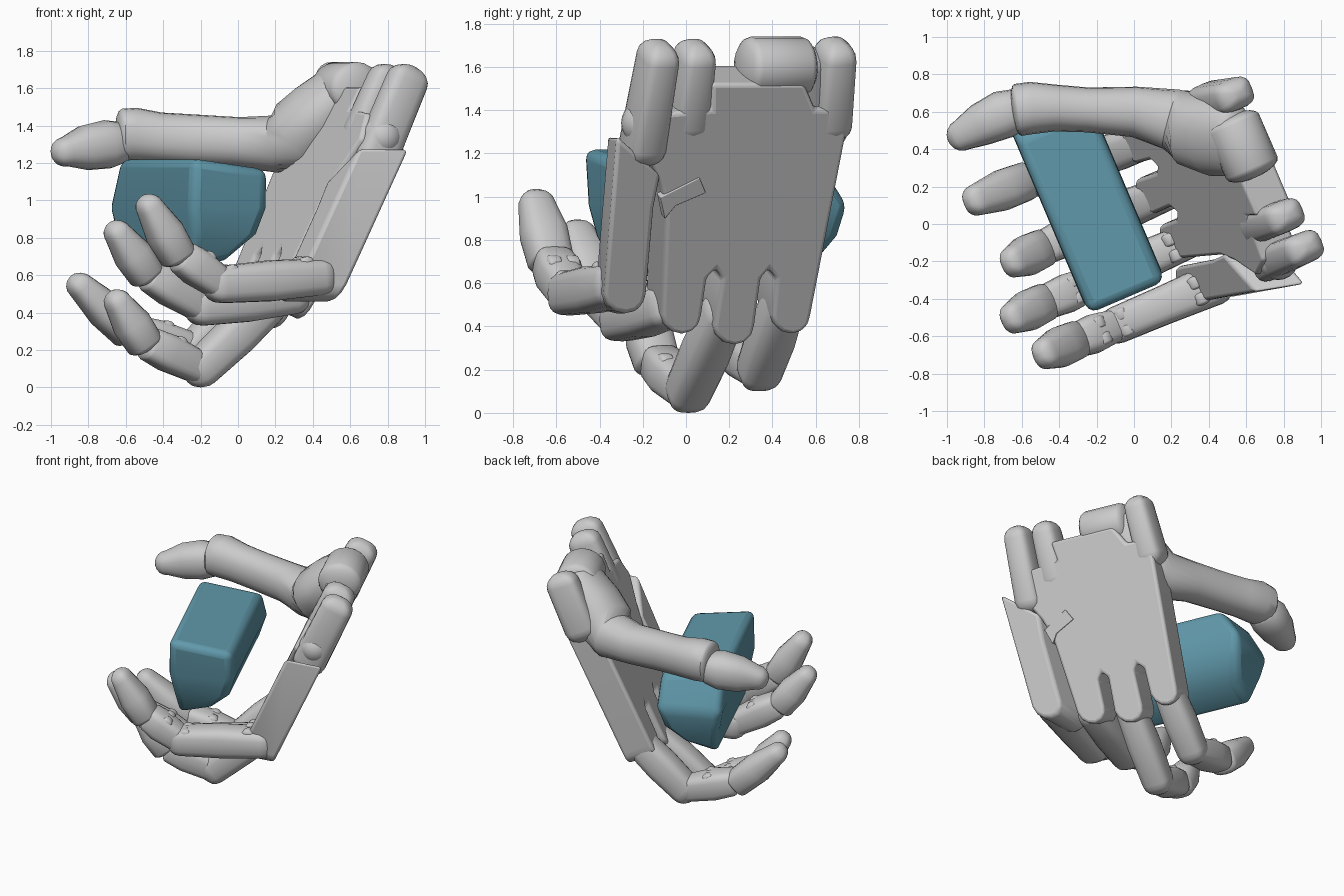
import bpy, bmesh
from math import sin, cos, pi, radians, copysign
from mathutils import Vector

if "Cube" in bpy.data.objects:
    bpy.data.objects.remove(bpy.data.objects["Cube"])

# Hand frame: U = backwards, V = across the fingers, N = out of the hand's back
A, T = radians(23), radians(24.3)
X, Z = Vector((1, 0, 0)), Vector((0, 0, 1))
U = Vector((cos(A), sin(A), 0))
V = Vector((sin(A), -cos(A), 0))
N = cos(T) * U - sin(T) * Z
BACK = Vector((0.34, 0.06, 0.45))      # a point on the flat back of the palm


def finish(name, bm, bevel=0, angle=35):
    bmesh.ops.recalc_face_normals(bm, faces=bm.faces)
    me = bpy.data.meshes.new(name)
    bm.to_mesh(me)
    bm.free()
    ob = bpy.data.objects.new(name, me)
    bpy.context.collection.objects.link(ob)
    if bevel:
        m = ob.modifiers.new("bevel", 'BEVEL')
        m.width, m.segments, m.limit_method = bevel, 3, 'ANGLE'
    bpy.ops.object.select_all(action='DESELECT')
    ob.select_set(True)
    bpy.context.view_layer.objects.active = ob
    bpy.ops.object.shade_smooth_by_angle(angle=radians(angle))
    return ob


def loft(bm, rings):
    vs = [[bm.verts.new(p) for p in r] for r in rings]
    n = len(vs[0])
    for a, b in zip(vs, vs[1:]):
        for i in range(n):
            bm.faces.new((a[i], a[(i + 1) % n], b[(i + 1) % n], b[i]))
    bm.faces.new(vs[0])
    bm.faces.new(vs[-1][::-1])


def tube(name, pts, sizes, side=V, power=0.7, caps=(1, 1), n=20):
    """Superellipse tube; sizes are (half width, half thickness); caps set end roundness."""
    pts = [Vector(p) for p in pts]
    rows = []
    for i, p in enumerate(pts):
        t = (pts[min(i + 1, len(pts) - 1)] - pts[max(i - 1, 0)]).normalized()
        rows.append((p, t, sizes[i], 1))
    def cap(row, sign, k):
        p, t, s, _ = row
        return [(p + t * sign * k * min(s) * sin(a), t, s, cos(a)) for a in (0.35, 0.7, 1.05, 1.35)]
    rows = cap(rows[0], -1, caps[0])[::-1] + rows + cap(rows[-1], 1, caps[1])
    rings = []
    for p, t, s, k in rows:
        sd = (side - t * side.dot(t)).normalized()
        up = t.cross(sd)
        ring = []
        for j in range(n):
            c, q = cos(2 * pi * j / n), sin(2 * pi * j / n)
            c, q = copysign(abs(c) ** power, c), copysign(abs(q) ** power, q)
            ring.append(p + sd * c * s[0] * k + up * q * s[1] * k)
        rings.append(ring)
    bm = bmesh.new()
    loft(bm, rings)
    return finish(name, bm)


def on_back(y, z, depth=0.0, axis=X):
    """Point of the palm's back plane seen at (y, z) from the right, pushed inward."""
    p = Vector((0, y, z))
    p.x = BACK.x - (N.y * (y - BACK.y) + N.z * (z - BACK.z)) / N.x
    return p - axis * depth


def plate(name, outline, depth, axis=N, start=0.0, bevel=0.02):
    bm = bmesh.new()
    loft(bm, [[on_back(y, z, d, axis) for y, z in outline] for d in (start, start + depth)])
    return finish(name, bm, bevel)


def lobe(y0, y1, z, h=0.09):
    m, r = (y0 + y1) / 2, (y1 - y0) / 2
    return [(m - r * cos(pi * k / 6), z + h - h * sin(pi * k / 6)) for k in range(7)]


# Palm and the separate outer panel
plate("palm", [(-0.12, 1.38), (-0.2, 1.24), (-0.12, 1.07), (-0.09, 0.95)]
      + lobe(-0.11, 0.075, 0.36) + [(0.1, 0.62), (0.14, 0.66), (0.17, 0.62)]
      + lobe(0.13, 0.32, 0.31) + [(0.35, 0.62), (0.385, 0.66), (0.42, 0.62)]
      + lobe(0.4, 0.58, 0.36)
      + [(0.765, 1.4), (0.6, 1.4), (0.55, 1.52), (0.12, 1.52), (0.12, 1.4)], 0.22)
plate("outer_panel", [(-0.32, 1.28), (-0.12, 1.1), (-0.15, 0.95)]
      + lobe(-0.38, -0.185, 0.46)[::-1], 0.27, Vector((1, 0.16, 0)), -0.01)
plate("palm_strap", [(-0.12, 1.0), (0.06, 1.09), (0.09, 1.02), (-0.05, 0.96), (-0.1, 0.9)],
      0.05, N, -0.008, 0.004)

# Wrist prongs, mount and side boss
for i, (lo, hi) in enumerate([((-0.2, 1.24), (-0.13, 1.64)), ((0.0, 1.35), (0.04, 1.64)),
                              ((0.66, 1.35), (0.69, 1.65))]):
    d = 0.1 if i == 0 else 0.13
    tube(f"wrist_prong_{i}", [on_back(*lo, d), on_back(*hi, d)], [(0.095, 0.115), (0.085, 0.11)],
         power=0.6)
tube("wrist_lug", [on_back(0.46, 1.35, 0.22), on_back(0.52, 1.6, 0.22)], [(0.06, 0.08)] * 2)
tube("wrist_mount", [(0.63, 0.3, 1.6), (0.53, 0.53, 1.6)], [(0.14, 0.15)] * 2, Z, 1, (0.4, 0.4))
bm = bmesh.new()
bmesh.ops.create_uvsphere(bm, u_segments=20, v_segments=12, radius=0.11)
bmesh.ops.translate(bm, verts=bm.verts, vec=(0.77, -0.19, 1.34))
finish("side_boss", bm)

# Thumb
tube("thumb_base", [(0.54, 0.45, 1.59), (0.43, 0.47, 1.47), (0.32, 0.51, 1.35), (0.2, 0.56, 1.3),
                    (0, 0.6, 1.31), (-0.25, 0.61, 1.325), (-0.42, 0.62, 1.335), (-0.55, 0.62, 1.35),
                    (-0.62, 0.61, 1.35)],
     [(0.2, 0.13), (0.22, 0.17), (0.205, 0.195), (0.165, 0.155), (0.135, 0.135), (0.12, 0.135),
      (0.125, 0.135), (0.14, 0.145), (0.14, 0.14)], power=0.9, caps=(0.6, 0.25))
tube("thumb_tip", [(-0.62, 0.61, 1.31), (-0.7, 0.585, 1.3), (-0.82, 0.53, 1.28), (-0.92, 0.475, 1.26)],
     [(0.115, 0.11), (0.13, 0.13), (0.115, 0.12), (0.085, 0.08)], power=0.85, caps=(0.3, 1))

# Fingers: knuckle, two joints and tip centre
fingers = {
    "first": [(0.43, -0.32, 0.59), (-0.09, -0.54, 0.55), (-0.33, -0.63, 0.72), (-0.47, -0.69, 0.96)],
    "second": [(0.29, -0.09, 0.49), (-0.19, -0.3, 0.43), (-0.5, -0.43, 0.62), (-0.64, -0.5, 0.82)],
    "third": [(0.18, 0.17, 0.46), (-0.2, 0.01, 0.1), (-0.51, -0.14, 0.25), (-0.64, -0.2, 0.45)],
    "fourth": [(0.08, 0.45, 0.51), (-0.23, 0.34, 0.2), (-0.6, 0.22, 0.31), (-0.84, 0.13, 0.54)],
}
for name, pts in fingers.items():
    k, a, b, tip = map(Vector, pts)
    d = (b - a).normalized()
    e = (tip - b).normalized()
    inner = d.cross(V) if d.cross(V).z > 0 else -d.cross(V)
    tube(name + "_proximal", [k, k.lerp(a, 0.5), a],
         [(0.115 if name == "first" else 0.095, 0.1), (0.105, 0.11), (0.1, 0.1)], power=0.65)
    tube(name + "_middle", [a, a.lerp(b, 0.55), b - d * 0.05],
         [(0.085, 0.085), (0.105, 0.1), (0.095, 0.09)], power=0.6, caps=(0.8, 0.4))
    tube(name + "_distal", [b - e * 0.02, b.lerp(tip, 0.45), tip],
         [(0.105, 0.095), (0.11, 0.1), (0.085, 0.07)], power=0.75, caps=(0.4, 1.1))
    # Hinge knobs on the inner side of the joints
    for i, (j, h) in enumerate([(k.lerp(a, 0.25), 0.09), (a, 0.075), (a.lerp(b, 0.5), 0.06)]):
        c = j + inner * h
        for s in (-1, 1):
            tube(f"{name}_hinge_{i}_{s}", [c + V * (s * 0.045 - 0.02), c + V * (s * 0.045 + 0.02)],
                 [(0.045, 0.045)] * 2, Z, 1, (0.4, 0.4), 12)

# Held block: rings of (half width, near end, far end, height, tilt, shift)
bm = bmesh.new()
C = Vector((-0.25, 0.11, 0))
rings = []
for w, near, far, z, tilt, sh in [(0.11, 0.4, -0.5, 0.65, 0.03, -0.07), (0.19, 0.5, -0.58, 0.82, 0, -0.01),
                                  (0.225, 0.53, -0.61, 0.96, 0, 0), (0.22, 0.55, -0.47, 1.195, -0.03, 0)]:
    rings.append([C + U * (sh + su * w) + V * v + Z * (z + tilt * su)
                  for su, v in ((-1, near), (1, near), (1, far), (-1, far))])
loft(bm, rings)
block = finish("held_block", bm, 0.05, 50)
block.modifiers["bevel"].angle_limit = radians(40)
mat = bpy.data.materials.new("teal")
mat.diffuse_color = (0.12, 0.32, 0.41, 1)
mat.use_nodes = True
mat.node_tree.nodes["Principled BSDF"].inputs["Base Color"].default_value = mat.diffuse_color
block.data.materials.append(mat)
